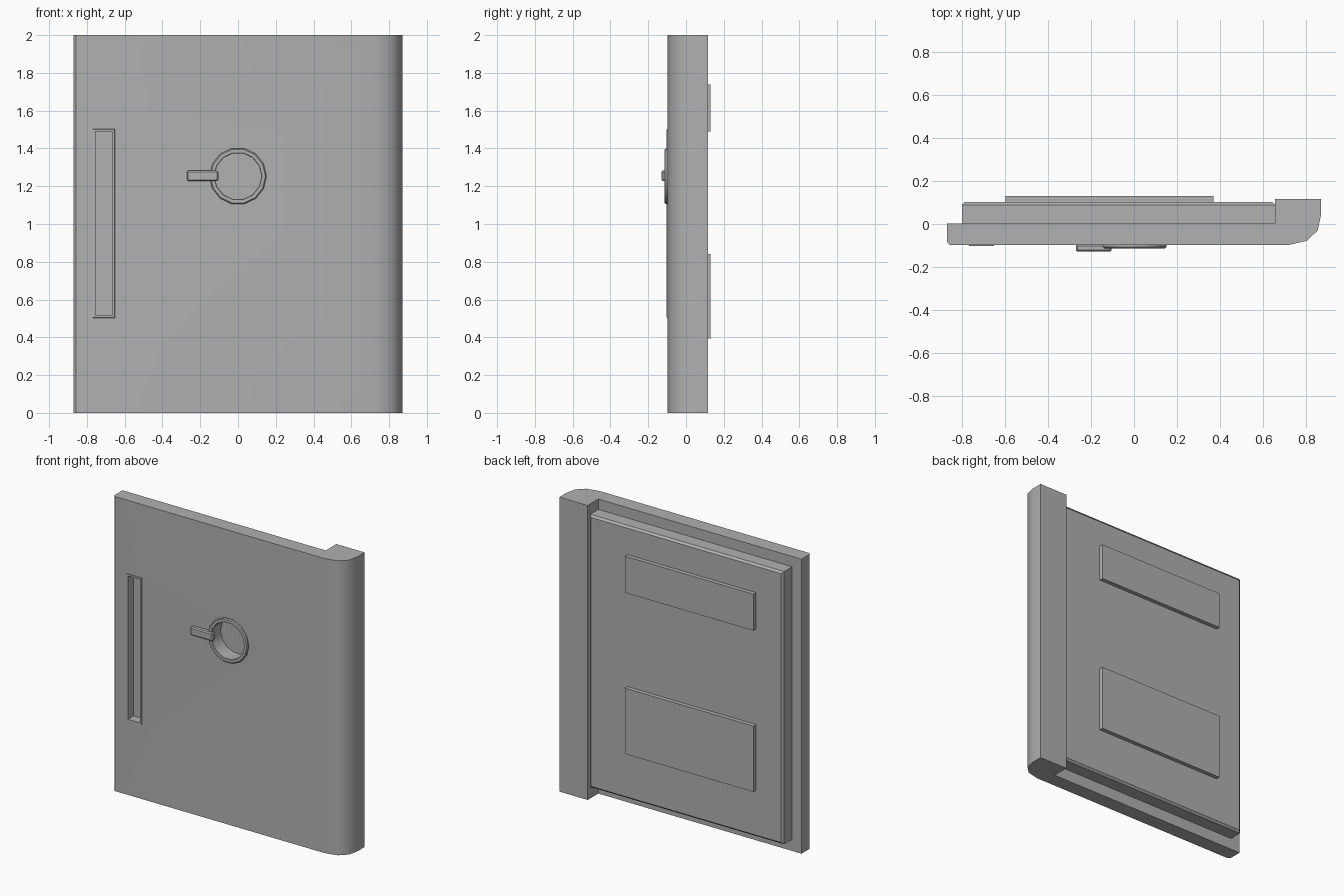
import bpy, bmesh, math

if "Cube" in bpy.data.objects:
    bpy.data.objects.remove(bpy.data.objects["Cube"])

FRONT = -0.098   # y of the door's outer skin

grey = bpy.data.materials.new("dark_grey")
grey.diffuse_color = (0.44, 0.44, 0.44, 1)
grey.use_nodes = True
grey.node_tree.nodes["Principled BSDF"].inputs["Base Color"].default_value = grey.diffuse_color


def finish(name, bm, smooth=None):
    me = bpy.data.meshes.new(name)
    bm.to_mesh(me)
    bm.free()
    me.materials.append(grey)
    ob = bpy.data.objects.new(name, me)
    bpy.context.collection.objects.link(ob)
    if smooth:
        shade(ob, smooth)
    return ob


def shade(ob, degrees):
    bpy.ops.object.select_all(action='DESELECT')
    ob.select_set(True)
    bpy.context.view_layer.objects.active = ob
    bpy.ops.object.shade_smooth_by_angle(angle=math.radians(degrees))


def prism(name, profile, z0, z1):
    """Extrude an xy profile upwards."""
    bm = bmesh.new()
    face = bm.faces.new([bm.verts.new((x, y, z0)) for x, y in profile])
    ext = bmesh.ops.extrude_face_region(bm, geom=[face])
    top = [v for v in ext["geom"] if isinstance(v, bmesh.types.BMVert)]
    bmesh.ops.translate(bm, verts=top, vec=(0, 0, z1 - z0))
    bmesh.ops.recalc_face_normals(bm, faces=bm.faces)
    return finish(name, bm)


def rect(x0, x1, z0, z1, grow=0):
    return [(x0 - grow, z0 - grow), (x1 + grow, z0 - grow),
            (x1 + grow, z1 + grow), (x0 - grow, z1 + grow)]


def circle(r, cx=0, cz=1.253, n=14):
    return [(cx + r * math.cos(i * math.tau / n),
             cz + r * math.sin(i * math.tau / n)) for i in range(n)]


def loft(name, sections, closed=True, smooth=None):
    """Join xz outlines placed at given y; the last outline is capped."""
    bm = bmesh.new()
    rings = [[bm.verts.new((x, y, z)) for x, z in pts] for y, pts in sections]
    for a, b in zip(rings, rings[1:]):
        for i in range(len(a)):
            j = (i + 1) % len(a)
            bm.faces.new((a[i], a[j], b[j], b[i]))
    bm.faces.new(rings[-1])
    if closed:
        bm.faces.new(rings[0][::-1])
        bmesh.ops.recalc_face_normals(bm, faces=bm.faces)
    return finish(name, bm, smooth)


def cut(target, cutter):
    cutter.hide_render = True
    mod = target.modifiers.new("pocket", 'BOOLEAN')
    mod.operation, mod.solver, mod.object = 'DIFFERENCE', 'EXACT', cutter
    bpy.context.view_layer.objects.active = target
    bpy.ops.object.modifier_apply(modifier=mod.name)
    bpy.data.objects.remove(cutter)


# Door shell: outer skin with a rounded hinge-side post
door = prism("door_shell", [
    (-0.87, 0.003), (-0.87, -0.084), (-0.857, FRONT), (0.717, FRONT),
    (0.805, -0.078), (0.855, -0.03), (0.87, 0.04), (0.87, 0.117),
    (0.657, 0.117), (0.657, 0.003)], 0, 2)

# Pockets for the grip slot and the round latch well
slot = (-0.755, -0.665, 0.516, 1.489)
cut(door, loft("slot_cutter", [(-0.2, rect(*slot, 0.003)), (-0.035, rect(*slot, 0.003))]))
cut(door, loft("well_cutter", [(-0.2, circle(0.129)), (-0.004, circle(0.129))]))
shade(door, 38)

# Grip slot: thin flat rim, walls and floor
loft("grip_slot", [(FRONT, rect(*slot, 0.013)), (-0.103, rect(*slot, 0.012)),
                   (-0.103, rect(*slot)), (-0.042, rect(*slot))], closed=False)

# Latch well: raised ring, walls and floor
loft("latch_ring", [(FRONT, circle(0.151)), (-0.107, circle(0.151)),
                    (-0.113, circle(0.145)), (-0.113, circle(0.127)),
                    (-0.109, circle(0.124)), (-0.01, circle(0.124))],
     closed=False, smooth=30)

# Latch lever
lever_box = rect(-0.271, -0.104, 1.227, 1.283)
lever = loft("latch_lever", [(-0.095, lever_box), (-0.129, lever_box)])
bev = lever.modifiers.new("edge", 'BEVEL')
bev.width, bev.segments = 0.007, 1

# Inner lining with chamfered back edge
lining = (-0.80, 0.657, 0.078, 1.93)
loft("inner_lining", [(0.0, rect(*lining)), (0.089, rect(*lining)),
                      (0.102, rect(*lining, -0.013))])

# Raised back panels
for label, z0, z1 in (("lower", 0.395, 0.842), ("upper", 1.49, 1.738)):
    panel = rect(-0.597, 0.369, z0, z1)
    loft(label + "_back_panel", [(0.095, panel), (0.13, panel)])
